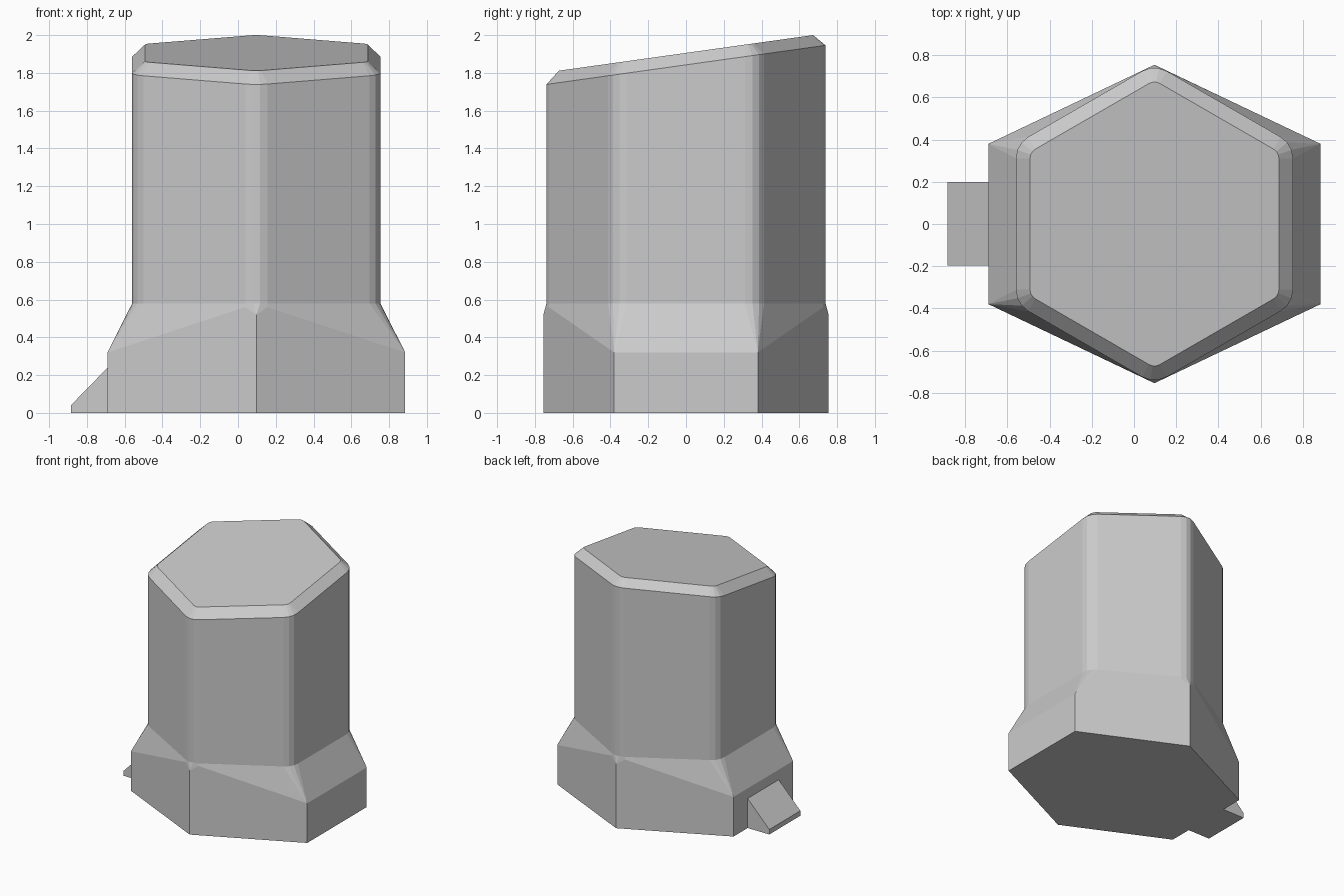
import bpy, bmesh, math

if "Cube" in bpy.data.objects:
    bpy.data.objects.remove(bpy.data.objects["Cube"])

CX = 0.097          # axis of the column
APOTHEM = 0.657     # column half width across flats
FILLET = 0.117      # column corner radius
SLOPE = 0.14        # tilt of the column top
SEGS = 3            # facets per rounded corner

grey = bpy.data.materials.new("light grey")
grey.diffuse_color = (0.6, 0.6, 0.6, 1)
grey.use_nodes = True
grey.node_tree.nodes["Principled BSDF"].inputs["Base Color"].default_value = grey.diffuse_color


def add_object(name, bm):
    bmesh.ops.remove_doubles(bm, verts=bm.verts, dist=0.0005)
    bmesh.ops.recalc_face_normals(bm, faces=bm.faces)
    mesh = bpy.data.meshes.new(name)
    bm.to_mesh(mesh)
    bm.free()
    mesh.materials.append(grey)
    obj = bpy.data.objects.new(name, mesh)
    bpy.context.collection.objects.link(obj)
    return obj


def rounded_hexagon(inset, height):
    """Rounded hexagon ring; height is a function of y."""
    ring = []
    radius = FILLET - inset
    centre = (APOTHEM - FILLET) / math.cos(math.pi / 6)
    for corner in range(6):
        a = math.radians(-90 + 60 * corner)
        for i in range(SEGS + 1):
            b = a + math.radians(-30 + 60 * i / SEGS)
            x = CX + centre * math.cos(a) + radius * math.cos(b)
            y = centre * math.sin(a) + radius * math.sin(b)
            ring.append((x, y, height(y)))
    return ring


def loft(name, rings, cap_first=False, cap_last=False):
    bm = bmesh.new()
    rows = [[bm.verts.new(p) for p in ring] for ring in rings]
    n = len(rows[0])
    for low, high in zip(rows, rows[1:]):
        for i in range(n):
            j = (i + 1) % n
            # skip collapsed sides where ring points coincide
            low_same = (low[i].co - low[j].co).length < 1e-5
            high_same = (high[i].co - high[j].co).length < 1e-5
            if low_same and high_same:
                continue
            if low_same:
                bm.faces.new((low[i], high[j], high[i]))
            elif high_same:
                bm.faces.new((low[i], low[j], high[i]))
            else:
                bm.faces.new((low[i], low[j], high[j], high[i]))
    for row, wanted in ((rows[0], cap_first), (rows[-1], cap_last)):
        if wanted:
            unique = [v for i, v in enumerate(row)
                      if (v.co - row[i - 1].co).length > 1e-5]
            bm.faces.new(unique)
    return add_object(name, bm)


# Hexagonal column with rounded corners, slanted top and chamfered rim
shoulder = rounded_hexagon(0, lambda y: 0.58)
loft("column", [
    shoulder,
    rounded_hexagon(0, lambda y: 1.8425 + SLOPE * y),
    rounded_hexagon(0.067, lambda y: 1.9058 + SLOPE * y),
], cap_last=True)

# Wider base: outline matched point for point to the column shoulder
HALF, POINT_Y, SIDE_Y = 0.788, 0.755, 0.38
rim = []
for corner in range(6):
    a = math.radians(-90 + 60 * corner)
    side = round(math.cos(a) / math.cos(math.pi / 6))
    fb = 1 if math.sin(a) > 0 else -1
    for i in range(SEGS + 1):
        if side:
            rim.append((CX + side * HALF, fb * SIDE_Y, 0.32))
        elif i in (0, SEGS):
            dx = shoulder[corner * (SEGS + 1) + i][0] - CX
            y = POINT_Y - abs(dx) * (POINT_Y - SIDE_Y) / HALF
            rim.append((CX + dx, fb * y, 0.56))
        else:
            rim.append((CX, fb * POINT_Y, 0.52))
foot = [(x, y, 0) for x, y, z in rim]
loft("base", [foot, rim, shoulder], cap_first=True)

# Small sloping tab on the left side, running into the base
profile = [(-0.885, 0), (-0.885, 0.04), (-0.69, 0.24), (-0.69, 0)]
loft("wedge_tab", [[(x, y, z) for x, z in profile] for y in (-0.197, 0.2)],
     cap_first=True, cap_last=True)
